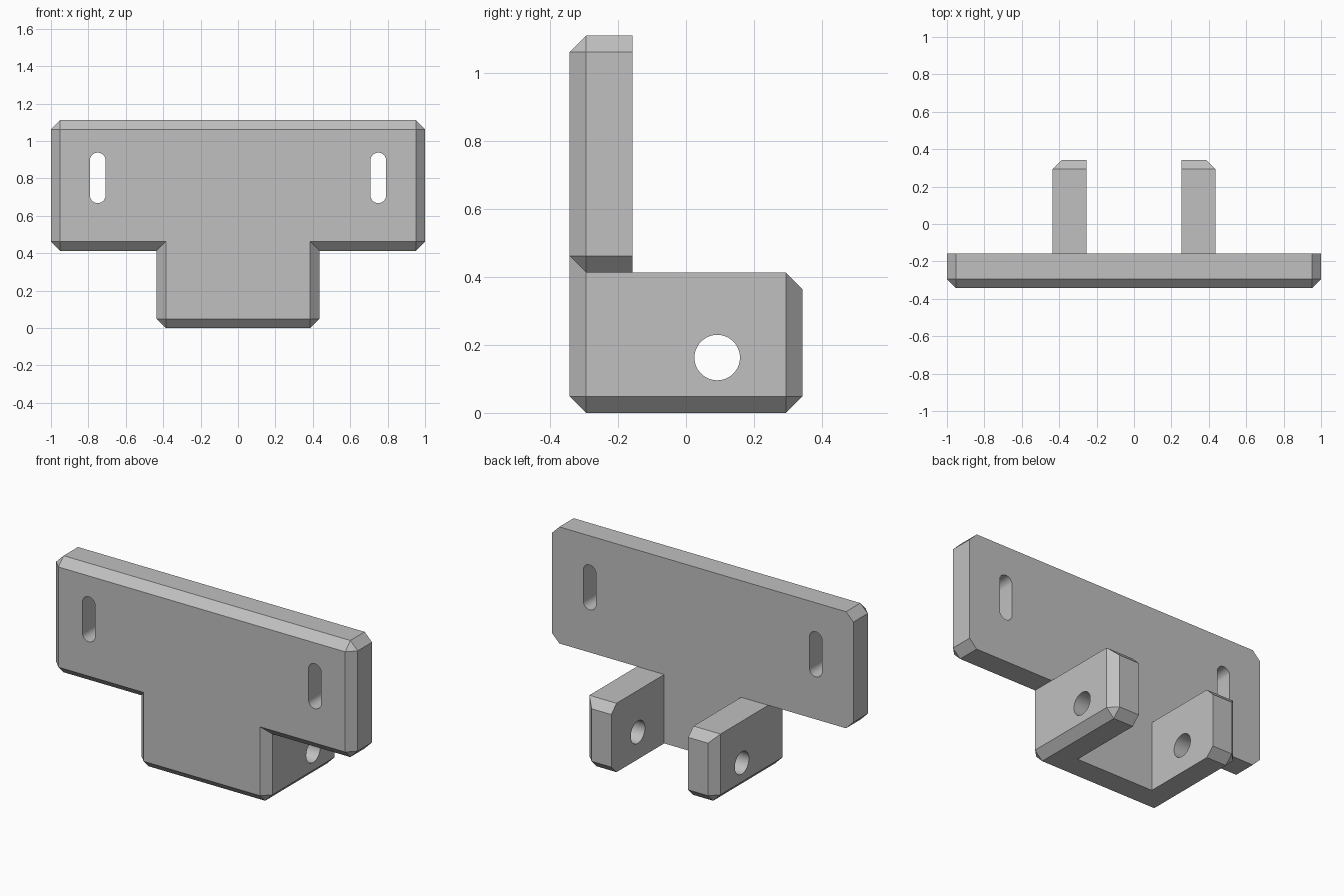
import bpy
import bmesh
from math import cos, sin, pi
from mathutils import Vector

cube = bpy.data.objects.get("Cube")
if cube:
    bpy.data.objects.remove(cube, do_unlink=True)

FRONT, BACK, END = -0.343, -0.158, 0.343      # depths: plate front, plate back, arm ends
STEM, INNER = 0.435, 0.255                    # outer and inner sides of the arms
LEDGE, TOP = 0.413, 1.112                     # underside of the wings, top of the plate
CHAMFER = 0.049


def near(a, b):
    return abs(a - b) < 1e-4


def add_object(name, bm):
    bmesh.ops.recalc_face_normals(bm, faces=bm.faces)
    mesh = bpy.data.meshes.new(name)
    bm.to_mesh(mesh)
    bm.free()
    obj = bpy.data.objects.new(name, mesh)
    bpy.context.collection.objects.link(obj)
    return obj


def build_bracket():
    bm = bmesh.new()

    # T-shaped back outline, split so the two arms can be pulled out of it
    cols = [-STEM, -INNER, INNER, STEM]
    low = [bm.verts.new((x, BACK, 0)) for x in cols]
    mid = [bm.verts.new((x, BACK, LEDGE)) for x in cols]
    corners = [bm.verts.new((x, BACK, z))
               for x, z in ((1, LEDGE), (1, TOP), (-1, TOP), (-1, LEDGE))]
    back = [bm.faces.new(mid + corners)]
    for i in range(3):
        back.append(bm.faces.new((low[i], low[i + 1], mid[i + 1], mid[i])))

    # Plate thickness
    ext = bmesh.ops.extrude_face_region(bm, geom=back, use_keep_orig=True)
    for v in ext["geom"]:
        if isinstance(v, bmesh.types.BMVert):
            v.co.y = FRONT

    # Arms
    arms = bmesh.ops.extrude_discrete_faces(bm, faces=[back[1], back[3]])
    for face in arms["faces"]:
        for v in face.verts:
            v.co.y = END

    bmesh.ops.remove_doubles(bm, verts=bm.verts, dist=1e-5)
    bmesh.ops.recalc_face_normals(bm, faces=bm.faces)
    bmesh.ops.dissolve_limit(bm, angle_limit=0.01, verts=bm.verts, edges=bm.edges)

    # Chamfer the front outline, the outer corners and the arm ends
    def chamfered(edge):
        a, b = (v.co for v in edge.verts)
        if near(a.y, FRONT) and near(b.y, FRONT):
            return True
        if near(a.y, END) and near(b.y, END):
            return not (near(abs(a.x), INNER) and near(abs(b.x), INNER))
        if near(a.x, b.x) and near(a.z, b.z):
            return near(abs(a.x), 1) or (near(abs(a.x), STEM) and near(a.z, 0))
        return False

    bmesh.ops.bevel(bm, geom=[e for e in bm.edges if chamfered(e)], offset=CHAMFER,
                    offset_type='OFFSET', segments=1, profile=0.5, affect='EDGES')
    return add_object("bracket", bm)


def cutter(name, profile, start, sweep):
    """Solid made by sweeping a closed profile along a vector."""
    bm = bmesh.new()
    face = bm.faces.new([bm.verts.new(Vector(p) + Vector(start)) for p in profile])
    ext = bmesh.ops.extrude_face_region(bm, geom=[face], use_keep_orig=True)
    moved = [v for v in ext["geom"] if isinstance(v, bmesh.types.BMVert)]
    bmesh.ops.translate(bm, verts=moved, vec=sweep)
    obj = add_object(name, bm)
    obj.hide_render = True
    return obj


def arc(radius, start, stop, steps):
    return [(radius * cos(start + (stop - start) * i / steps),
             radius * sin(start + (stop - start) * i / steps)) for i in range(steps + 1)]


bracket = build_bracket()

# Rounded mounting slots and the pin hole through both arms
SLOT_R, SLOT_HALF = 0.042, 0.093
slot = [(x, 0, z + SLOT_HALF) for x, z in arc(SLOT_R, 0, pi, 16)]
slot += [(x, 0, z - SLOT_HALF) for x, z in arc(SLOT_R, pi, 2 * pi, 16)]
circle = [(0, y, z) for y, z in arc(0.067, 0, 2 * pi, 48)[:-1]]
cutters = [cutter("slot_cutter", slot, (side * 0.75, -0.6, 0.803), (0, 0.8, 0))
           for side in (-1, 1)]
cutters.append(cutter("pin_hole_cutter", circle, (-0.8, 0.092, 0.163), (1.6, 0, 0)))

bpy.ops.object.select_all(action='DESELECT')
bpy.context.view_layer.objects.active = bracket
bracket.select_set(True)
for tool in cutters:
    mod = bracket.modifiers.new(tool.name, 'BOOLEAN')
    mod.operation = 'DIFFERENCE'
    mod.solver = 'EXACT'
    mod.object = tool
    bpy.ops.object.modifier_apply(modifier=mod.name)
    bpy.data.objects.remove(tool, do_unlink=True)

bpy.ops.object.shade_smooth_by_angle(angle=0.5)

# Plain grey finish
grey = bpy.data.materials.new("grey")
grey.use_nodes = True
colour = (0.53, 0.53, 0.53, 1)
grey.diffuse_color = colour
grey.node_tree.nodes["Principled BSDF"].inputs["Base Color"].default_value = colour
bracket.data.materials.clear()
bracket.data.materials.append(grey)
